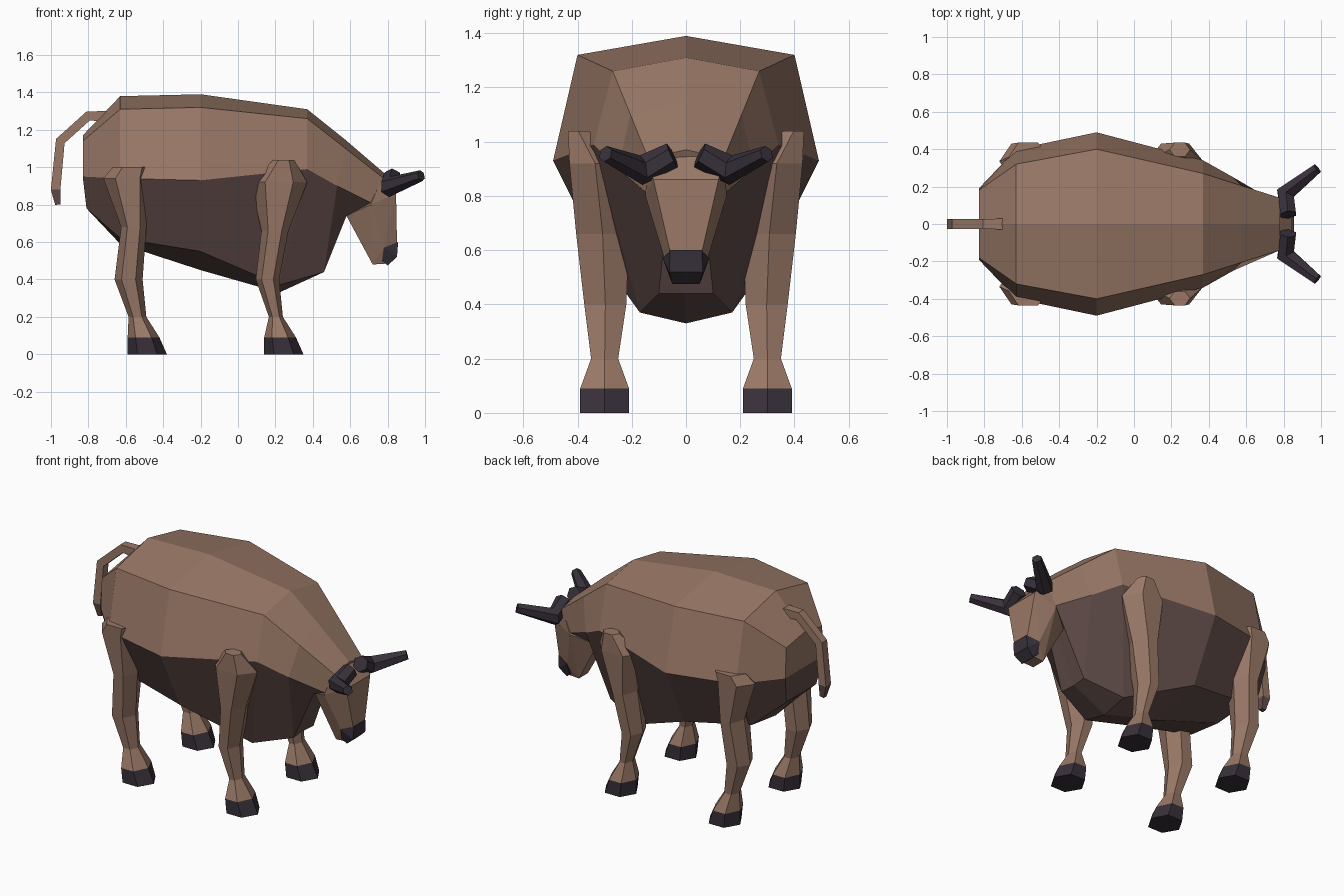
import bpy, bmesh, math
from mathutils import Vector

if "Cube" in bpy.data.objects:
    bpy.data.objects.remove(bpy.data.objects["Cube"])


def material(name, col):
    m = bpy.data.materials.new(name)
    m.diffuse_color = (*col, 1)
    m.use_nodes = True
    m.node_tree.nodes["Principled BSDF"].inputs["Base Color"].default_value = m.diffuse_color
    return m


HIDE = material("brown hide", (0.32, 0.19, 0.135))
BELLY = material("dark underside", (0.12, 0.073, 0.066))
HORN = material("black horn", (0.040, 0.030, 0.043))


def finish(name, bm, mats):
    bmesh.ops.recalc_face_normals(bm, faces=bm.faces[:])
    me = bpy.data.meshes.new(name)
    bm.to_mesh(me)
    bm.free()
    for m in mats:
        me.materials.append(m)
    ob = bpy.data.objects.new(name, me)
    bpy.context.collection.objects.link(ob)
    return ob


def loft(name, rings, mats, rule=lambda ring, seg: 0, caps=None):
    """Skin equal-length rings of points; rule picks the material of each quad."""
    bm = bmesh.new()
    vs = [[bm.verts.new(p) for p in r] for r in rings]
    n = len(rings[0])
    for i in range(len(vs) - 1):
        for j in range(n):
            k = (j + 1) % n
            f = bm.faces.new((vs[i][j], vs[i][k], vs[i + 1][k], vs[i + 1][j]))
            f.material_index = rule(i, j)
    for end, ring in ((0, vs[0]), (len(vs) - 2, vs[-1])):
        for idx, mi in caps or [(range(n), rule(end, 0))]:
            bm.faces.new([ring[q] for q in idx]).material_index = mi
    return finish(name, bm, mats)


def tube(name, path, radii, n, ref, mats, rule=lambda i, j: 0):
    pts = [Vector(p) for p in path]
    rings = []
    for i, p in enumerate(pts):
        t = Vector((0, 0, 0))
        if i:
            t += (p - pts[i - 1]).normalized()
        if i < len(pts) - 1:
            t += (pts[i + 1] - p).normalized()
        t.normalize()
        u = t.cross(Vector(ref)).normalized()
        v = t.cross(u)
        rings.append([p + radii[i] * (u * math.cos(a) + v * math.sin(a))
                      for a in (2 * math.pi * (k + 0.5) / n for k in range(n))])
    return loft(name, rings, mats, rule)


def hull(name, pts, mat):
    bm = bmesh.new()
    for x, y, z in pts:
        for s in (-1, 1):
            bm.verts.new((x, s * y, z))
    bmesh.ops.convex_hull(bm, input=bm.verts[:])
    bmesh.ops.dissolve_limit(bm, angle_limit=0.05, verts=bm.verts[:], edges=bm.edges[:])
    return finish(name, bm, [mat])


# Body and neck: half sections listed as spine, shoulder, flank, lower edge, keel
sections = [
    [(-.83, 0, 1.17), (-.83, .18, 1.14), (-.83, .19, .95), (-.81, .15, .78), (-.80, 0, .77)],
    [(-.63, 0, 1.38), (-.63, .32, 1.31), (-.63, .40, .94), (-.63, .24, .62), (-.63, 0, .59)],
    [(-.20, 0, 1.39), (-.20, .40, 1.32), (-.20, .49, .93), (-.20, .30, .55), (-.20, 0, .45)],
    [(.37, 0, 1.31), (.37, .27, 1.26), (.37, .34, .99), (.22, .17, .37), (.22, 0, .33)],
    [(.57, 0, 1.15), (.575, .205, 1.10), (.53, .25, .90), (.46, .10, .44), (.45, 0, .44)],
    [(.78, 0, .97), (.78, .14, .94), (.71, .145, .81), (.58, .07, .74), (.58, 0, .74)],
]
rings = [s + [(x, -y, z) for x, y, z in s[3:0:-1]] for s in sections]
loft("body", rings, [HIDE, BELLY], lambda i, j: 1 if 2 <= j <= 5 else 0,
     caps=[((6, 7, 0, 1, 2), 0), ((2, 3, 4, 5, 6), 1)])

# Head and dark nose
hull("head", [(.77, .14, .945), (.845, .12, .86), (.71, .15, .80), (.58, .06, .74),
              (.85, .06, .60), (.78, .08, .57), (.72, .045, .48), (.80, .045, .485)], HIDE)
hull("nose", [(.856, .058, .60), (.78, .086, .57), (.85, .062, .52),
              (.80, .05, .475), (.77, .06, .50)], HORN)

# Legs: hexagonal rings (z, back x, front x, inner y, outer y)
front = [(0, .14, .35, .21, .39), (.09, .14, .31, .21, .39), (.20, .165, .24, .25, .35),
         (.40, .095, .22, .22, .375), (.66, .125, .27, .21, .405),
         (.92, .07, .37, .24, .43), (1.04, .19, .30, .36, .435)]
back = [(0, -.59, -.38, .21, .39), (.09, -.59, -.42, .21, .39), (.20, -.585, -.49, .25, .35),
        (.40, -.66, -.51, .22, .375), (.68, -.625, -.49, .21, .405),
        (.94, -.72, -.46, .24, .43), (1.0, -.67, -.46, .28, .435)]
for label, prof in (("front", front), ("back", back)):
    for side, s in (("left", 1), ("right", -1)):
        leg = []
        for z, x0, x1, y0, y1 in prof:
            leg.append([((x0 + x1) / 2 + (x1 - x0) / 2 * math.cos(a),
                         s * ((y0 + y1) / 2 + (y1 - y0) / 2 * math.sin(a) / math.sin(math.pi / 3)), z)
                        for a in (math.pi / 3 * k for k in range(6))])
        loft(f"{label}_leg_{side}", leg, [HIDE, HORN], lambda i, j: 1 if i == 0 else 0)

# Horns
for side, s in (("left", 1), ("right", -1)):
    tube(f"horn_{side}", [(.825, s * .05, .95), (.81, s * .165, .895), (.98, s * .297, .955)],
         (.048, .055, .03), 6, (0, 0, 1), [HORN])

# Tail with dark tuft
tube("tail", [(-.70, 0, 1.27), (-.80, 0, 1.275), (-.95, 0, 1.14), (-.975, 0, .88), (-.963, 0, .80)],
     (.042, .036, .036, .036, .02), 4, (0, 1, 0), [HIDE, BELLY], lambda i, j: 1 if i == 3 else 0)
